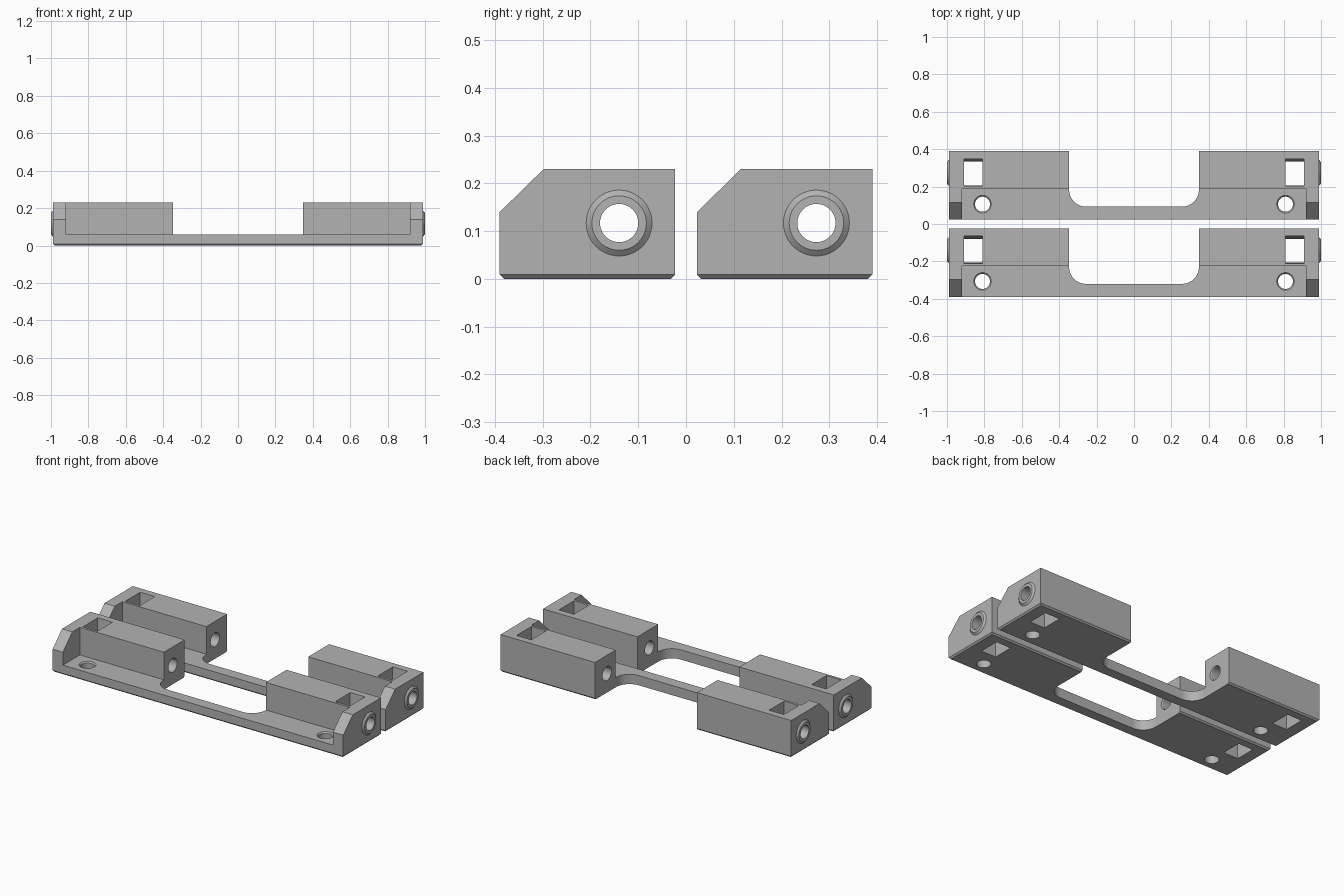
import bpy, bmesh, math
from mathutils import Matrix, Vector

if "Cube" in bpy.data.objects:
    bpy.data.objects.remove(bpy.data.objects["Cube"])

grey = bpy.data.materials.new("grey plastic")
grey.diffuse_color = (0.45, 0.45, 0.45, 1)
grey.use_nodes = True
grey.node_tree.nodes["Principled BSDF"].inputs["Base Color"].default_value = grey.diffuse_color

DEPTH, END = 0.367, 0.99          # bracket depth, half length without bosses
BORE_Y, BORE_Z, BORE_R = 0.25, 0.117, 0.04


def make_object(name, bm):
    bmesh.ops.recalc_face_normals(bm, faces=bm.faces)
    me = bpy.data.meshes.new(name)
    bm.to_mesh(me)
    bm.free()
    me.materials.append(grey)
    ob = bpy.data.objects.new(name, me)
    bpy.context.collection.objects.link(ob)
    return ob


def prism(points, offset):
    """Extrude a closed 3D outline along an offset vector."""
    bm = bmesh.new()
    face = bm.faces.new([bm.verts.new(p) for p in points])
    ext = bmesh.ops.extrude_face_region(bm, geom=[face], use_keep_orig=True)
    moved = [g for g in ext["geom"] if isinstance(g, bmesh.types.BMVert)]
    bmesh.ops.translate(bm, verts=moved, vec=Vector(offset))
    bmesh.ops.recalc_face_normals(bm, faces=bm.faces)
    return bm


def cone(center, axis, r1, r2, length):
    """Round cutter running along x or z."""
    bm = bmesh.new()
    rot = Matrix.Rotation(math.pi / 2, 4, 'Y') if axis == 'x' else Matrix()
    bmesh.ops.create_cone(bm, cap_ends=True, segments=48, radius1=r1, radius2=r2,
                          depth=length, matrix=Matrix.Translation(center) @ rot)
    return bm


def cut(ob, bm):
    tool = make_object("cutter", bm)
    tool.hide_render = True
    mod = ob.modifiers.new("cut", 'BOOLEAN')
    mod.operation, mod.solver, mod.object = 'DIFFERENCE', 'EXACT', tool
    bpy.context.view_layer.objects.active = ob
    bpy.ops.object.modifier_apply(modifier=mod.name)
    bpy.data.objects.remove(tool)


def smooth(ob):
    bpy.ops.object.select_all(action='DESELECT')
    ob.select_set(True)
    bpy.context.view_layer.objects.active = ob
    bpy.ops.object.shade_smooth_by_angle(angle=math.radians(25))


# Bracket body: side profile extruded along x, bottom edges chamfered
side = [(0, 0), (DEPTH, 0), (DEPTH, 0.23), (0.092, 0.23), (0, 0.14)]
bm = prism([(-END, y, z) for y, z in side], (2 * END, 0, 0))
bottom = [e for e in bm.edges if all(v.co.z < 0.001 for v in e.verts)]
bmesh.ops.bevel(bm, geom=bottom, offset=0.009, segments=1, affect='EDGES')
body = make_object("bracket", bm)

# Front step between the end walls
step = [(-0.1, 0.06), (0.165, 0.06), (0.165, 0.4), (-0.1, 0.4)]
cut(body, prism([(-0.92, y, z) for y, z in step], (1.84, 0, 0)))

# Central opening with rounded front corners
w, y0, r = 0.347, 0.07, 0.09
right = [(w - r + r * math.sin(a), y0 + r - r * math.cos(a))
         for a in [math.pi / 2 * i / 10 for i in range(11)]] + [(w, 0.5)]
outline = right + [(-x, y) for x, y in reversed(right)]
cut(body, prism([(x, y, -0.1) for x, y in outline], (0, 0, 0.6)))

for s in (-1, 1):
    # Lengthwise bore with countersunk inner mouth
    cut(body, cone((s * 0.7, BORE_Y, BORE_Z), 'x', BORE_R, BORE_R, 0.9))
    mouth = (0.048, 0.038) if s > 0 else (0.038, 0.048)
    cut(body, cone((s * 0.347, BORE_Y, BORE_Z), 'x', *mouth, 0.02))
    # Vertical screw hole with countersunk top
    cut(body, cone((s * 0.81, 0.083, 0.05), 'z', BORE_R, BORE_R, 0.3))
    cut(body, cone((s * 0.81, 0.083, 0.06), 'z', 0.038, 0.056, 0.02))
    # Square nut pocket with sloping back wall
    pocket = [(0.185, -0.05), (0.307, -0.05), (0.329, 0.28), (0.179, 0.28)]
    cut(body, prism([(s * 0.81, y, z) for y, z in pocket], (s * 0.1, 0, 0)))
smooth(body)


def boss(s):
    """Tapered ring around the bore on an end wall."""
    bm = bmesh.new()
    n, rows = 48, []
    for x, rad in ((END, 0.069), (1.0, 0.057), (1.0, BORE_R), (END, BORE_R)):
        rows.append([bm.verts.new((s * x, BORE_Y + rad * math.cos(2 * math.pi * i / n),
                                   BORE_Z + rad * math.sin(2 * math.pi * i / n)))
                     for i in range(n)])
    for a, b in zip(rows, rows[1:] + rows[:1]):
        for i in range(n):
            j = (i + 1) % n
            bm.faces.new((a[i], a[j], b[j], b[i]))
    ob = make_object("end_boss", bm)
    smooth(ob)
    return ob


# Two identical brackets, one behind the other
parts = [body, boss(-1), boss(1)]
for ob in parts:
    twin = ob.copy()
    bpy.context.collection.objects.link(twin)
    ob.location.y = -0.39
    twin.location.y = 0.023
    twin.name = "rear_" + ob.name.split(".")[0]
    ob.name = "front_" + ob.name.split(".")[0]
